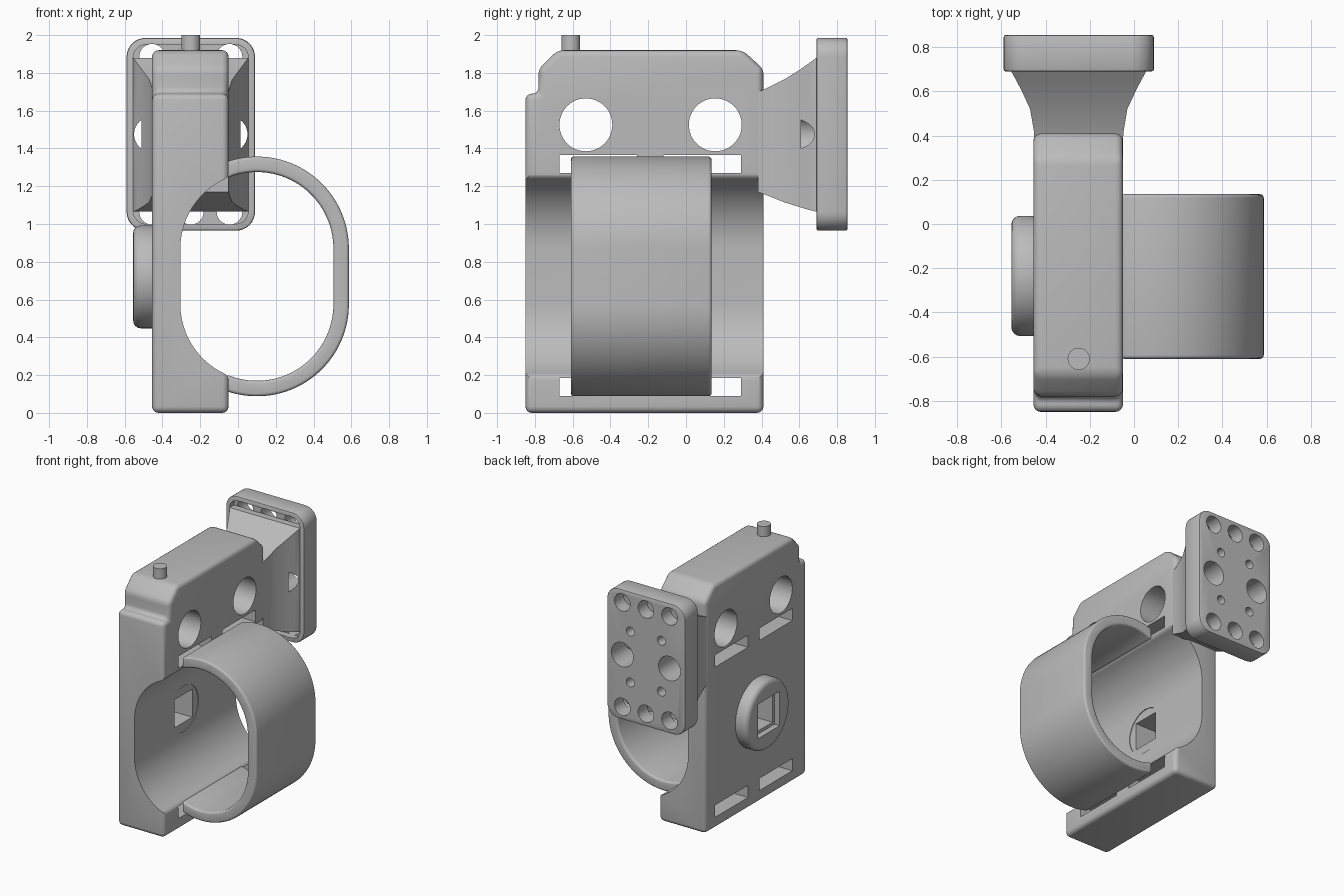
import bpy, bmesh
from math import sin, cos, pi, sqrt, atan2, acos

if "Cube" in bpy.data.objects:
    bpy.data.objects.remove(bpy.data.objects["Cube"])

GREY = bpy.data.materials.new("plain grey")
GREY.use_nodes = True
GREY.diffuse_color = (0.5, 0.5, 0.5, 1)
GREY.node_tree.nodes["Principled BSDF"].inputs["Base Color"].default_value = (0.5, 0.5, 0.5, 1)


def loft(name, rings):
    """Closed solid through matching rings of 3D points."""
    bm = bmesh.new()
    loops = [[bm.verts.new(p) for p in ring] for ring in rings]
    n = len(loops[0])
    for a, b in zip(loops, loops[1:]):
        for i in range(n):
            j = (i + 1) % n
            bm.faces.new((a[i], a[j], b[j], b[i]))
    bm.faces.new(loops[0])
    bm.faces.new(loops[-1])
    bmesh.ops.recalc_face_normals(bm, faces=bm.faces)
    me = bpy.data.meshes.new(name)
    bm.to_mesh(me)
    bm.free()
    me.materials.append(GREY)
    ob = bpy.data.objects.new(name, me)
    bpy.context.collection.objects.link(ob)
    return ob


def prism(name, pts, axis, lo, hi):
    """Extrude a flat outline along one axis."""
    place = {"x": lambda p, t: (t, p[0], p[1]),
             "y": lambda p, t: (p[0], t, p[1]),
             "z": lambda p, t: (p[0], p[1], t)}[axis]
    return loft(name, [[place(p, t) for p in pts] for t in (lo, hi)])


def arc(cx, cy, r, a, b, n):
    return [(cx + r * cos(a + (b - a) * i / n), cy + r * sin(a + (b - a) * i / n)) for i in range(n + 1)]


def circle(cx, cy, r, n=48):
    return arc(cx, cy, r, 0, 2 * pi, n)[:-1]


def rect(x0, x1, y0, y1):
    return [(x0, y0), (x1, y0), (x1, y1), (x0, y1)]


def round_rect(cx, cy, w, h, r):
    pts = []
    for k, (sx, sy) in enumerate([(1, 1), (-1, 1), (-1, -1), (1, -1)]):
        pts += arc(cx + sx * (w - r), cy + sy * (h - r), r, k * pi / 2, (k + 1) * pi / 2, 8)
    return pts


def activate(ob):
    bpy.ops.object.select_all(action="DESELECT")
    ob.select_set(True)
    bpy.context.view_layer.objects.active = ob


def bevel(ob, width, segments=4):
    activate(ob)
    m = ob.modifiers.new("round", "BEVEL")
    m.width, m.segments = width, segments
    m.limit_method, m.angle_limit = "ANGLE", 0.6
    bpy.ops.object.modifier_apply(modifier=m.name)


def cut(ob, outlines):
    """Subtract prisms given as (outline, axis, low, high)."""
    for spec in outlines:
        tool = prism("cutter", *spec)
        tool.hide_render = True
        activate(ob)
        m = ob.modifiers.new("cut", "BOOLEAN")
        m.operation, m.solver, m.object = "DIFFERENCE", "EXACT", tool
        bpy.ops.object.modifier_apply(modifier=m.name)
        bpy.data.objects.remove(tool)


def smooth(ob):
    activate(ob)
    bpy.ops.object.shade_smooth_by_angle(angle=0.6)


# Shared dimensions of the oval opening
CX, TOP, LOW, INNER, OUTER = 0.10, 0.87, 0.575, 0.405, 0.487
MID = (TOP + LOW) / 2
FACE = -0.05

# Clamp body
body = prism("clamp_body", [(-0.85, 0), (0.41, 0), (0.41, 1.82), (0.30, 1.92), (-0.68, 1.92),
                            (-0.78, 1.82), (-0.78, 1.69), (-0.85, 1.69)], "x", -0.455, FACE)
bevel(body, 0.034)

# Oval channel with rounded lips
f = 0.04
fx = FACE - f
fz = sqrt((INNER + f) ** 2 - (CX - fx) ** 2)
a0 = atan2(fz, fx - CX)
upper = [(0.2, TOP + fz), (FACE, TOP + fz)]
upper += arc(fx, TOP + fz, f, 0, a0 - pi, 6)[1:]
upper += arc(CX, TOP, INNER, a0, pi, 24)[1:]
channel = upper + [(x, 2 * MID - z) for x, z in reversed(upper)]

# Strap slots, round windows and square drive hole
HUB = (-0.235, 0.72)
square = rect(HUB[0] - 0.11, HUB[0] + 0.11, HUB[1] - 0.11, HUB[1] + 0.11)
cuts = [(channel, "y", -1, 1)]
for y in (-0.67, -0.12):
    for z in (1.27, 0.09):
        cuts.append((rect(y, y + 0.41, z, z + 0.095), "x", -0.7, 0.2))
for y in (-0.53, 0.155):
    cuts.append((circle(y, 1.525, 0.14), "x", -0.7, 0.2))
cuts.append((circle(*HUB, 0.18), "x", -0.31, 0.2))
cuts.append((square, "x", -0.7, 0.2))
cut(body, cuts)
smooth(body)

# Round boss on the outer side
boss = prism("drive_boss", circle(*HUB, 0.272, 64), "x", -0.555, -0.40)
bevel(boss, 0.04)
step = rect(HUB[0] - 0.135, HUB[0] + 0.135, HUB[1] - 0.135, HUB[1] + 0.135)
cut(boss, [(square, "x", -0.7, 0.2), (step, "x", -0.7, -0.51)])
smooth(boss)

# Curved strap
END = -0.06


def strap_side(r):
    a = acos((END - CX) / r)
    return arc(CX, TOP, r, a, 0, 32) + arc(CX, LOW, r, 0, -a, 32)


strap = prism("strap", strap_side(OUTER) + strap_side(INNER)[::-1], "y", -0.61, 0.135)
bevel(strap, 0.025)
smooth(strap)

# Top pin
pin = prism("top_pin", circle(-0.25, -0.61, 0.05, 32), "z", 1.88, 2.0)
smooth(pin)

# Mounting plate with shallow front pocket and drilled holes
PX, PZ = -0.25, 1.475
plate = prism("mount_plate", round_rect(PX, PZ, 0.34, 0.51, 0.1), "y", 0.69, 0.855)
bevel(plate, 0.01, 2)
bores = [(circle(PX + s * 0.205, PZ, 0.095), "y", 0.61, 1) for s in (-1, 1)]
drills = []
for t in (-1, 1):
    drills += [(circle(PX + s * 0.205, PZ + t * 0.41, 0.068, 32), "y", 0.6, 1) for s in (-1, 0, 1)]
    drills += [(circle(PX + s * 0.135, PZ + t * 0.2, 0.035, 24), "y", 0.6, 1) for s in (-1, 1)]
cut(plate, [(round_rect(PX, PZ, 0.305, 0.475, 0.07), "y", 0.6, 0.74)] + bores + drills)
smooth(plate)

# Flared neck: depth, half width, bottom and top
sections = [(0.38, 0.2, 1.17, 1.70), (0.42, 0.203, 1.155, 1.715), (0.52, 0.22, 1.115, 1.765),
            (0.60, 0.257, 1.09, 1.815), (0.65, 0.283, 1.075, 1.85), (0.69, 0.305, 1.065, 1.88),
            (0.745, 0.305, 1.065, 1.88)]
neck = loft("flared_neck", [[(x, y, z) for x, z in rect(PX - w, PX + w, lo, hi)]
                            for y, w, lo, hi in sections])
cut(neck, bores)
smooth(neck)
